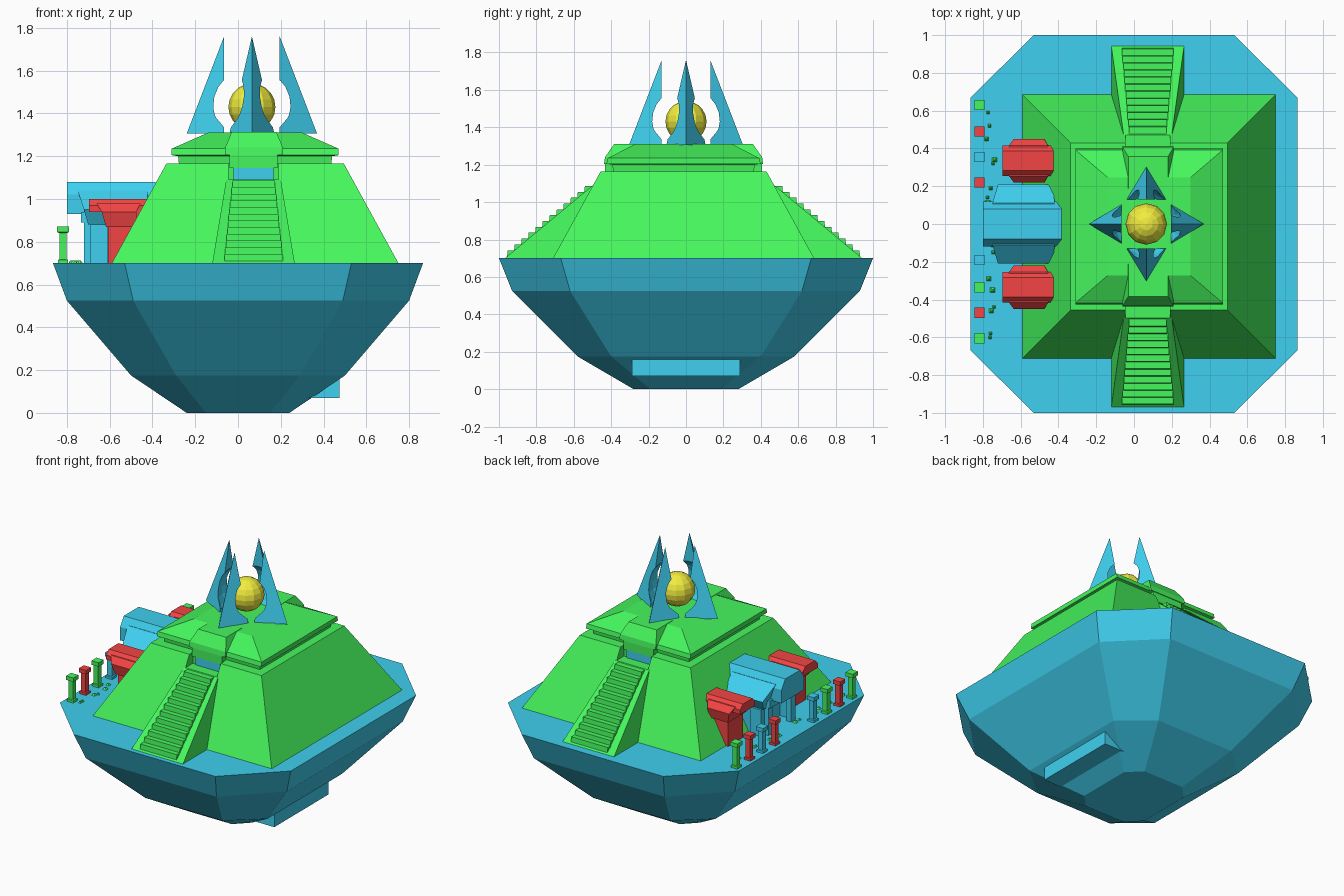
import bpy, bmesh, random
from mathutils import Vector

if "Cube" in bpy.data.objects:
    bpy.data.objects.remove(bpy.data.objects["Cube"])

def material(name, rgb):
    m = bpy.data.materials.new(name)
    m.diffuse_color = (*rgb, 1)
    m.use_nodes = True
    m.node_tree.nodes["Principled BSDF"].inputs["Base Color"].default_value = m.diffuse_color
    return m

GREEN = material("green", (0.06, 0.92, 0.11))
BLUE = material("blue", (0.05, 0.63, 0.87))
RED = material("red", (0.9, 0.06, 0.06))
YELLOW = material("yellow", (0.88, 0.85, 0.05))

def finish(bm, name, mat):
    bmesh.ops.recalc_face_normals(bm, faces=bm.faces)
    me = bpy.data.meshes.new(name)
    bm.to_mesh(me)
    bm.free()
    ob = bpy.data.objects.new(name, me)
    bpy.context.collection.objects.link(ob)
    me.materials.append(mat)
    return ob

def loft(name, rings, mat):
    """Closed solid through rings of equal point count."""
    bm = bmesh.new()
    vs = [[bm.verts.new(p) for p in r] for r in rings]
    n = len(rings[0])
    for a, b in zip(vs, vs[1:]):
        for i in range(n):
            j = (i + 1) % n
            bm.faces.new((a[i], a[j], b[j], b[i]))
    bm.faces.new(vs[0])
    bm.faces.new(vs[-1])
    return finish(bm, name, mat)

def rect(x0, x1, y0, y1, z):
    return [(x0, y0, z), (x1, y0, z), (x1, y1, z), (x0, y1, z)]

def box(name, x0, x1, y0, y1, z0, z1, mat):
    return loft(name, [rect(x0, x1, y0, y1, z0), rect(x0, x1, y0, y1, z1)], mat)

def prism_x(name, prof, x0, x1, mat):
    return loft(name, [[(x, y, z) for y, z in prof] for x in (x0, x1)], mat)

def cut(ob, cutter):
    m = ob.modifiers.new("cut", 'BOOLEAN')
    m.operation, m.object, m.solver = 'DIFFERENCE', cutter, 'EXACT'
    cutter.hide_render = True
    cutter.hide_viewport = True

# Faceted hull with chamfered corners
def octagon(hx, hy, cx, cy, z):
    return [(cx, -hy, z), (hx, -cy, z), (hx, cy, z), (cx, hy, z),
            (-cx, hy, z), (-hx, cy, z), (-hx, -cy, z), (-cx, -hy, z)]

loft("hull", [octagon(.24, .28, .15, .19, 0), octagon(.50, .58, .29, .40, .175),
              octagon(.80, .93, .49, .62, .525), octagon(.865, 1, .53, .67, .70)], BLUE)
box("hull_ledge", .2, .475, -.29, .29, .07, .16, BLUE)

# Pyramid with entrance notches
CX, CY = .08, -.013
def centred(hx, hy, z):
    return rect(CX - hx, CX + hx, CY - hy, CY + hy, z)

pyramid = loft("pyramid", [centred(.67, .698, .70), centred(.415, .443, 1.165)], GREEN)
loft("pyramid_cap", [centred(.355, .375, 1.15), centred(.36, .38, 1.20), centred(.39, .412, 1.205),
                     centred(.39, .405, 1.235), centred(.22, .26, 1.31)], GREEN)

# Stairway, door and canopy on both ends
def stairway(s, side):
    def y(v):
        return CY + s * v
    def ring(x0, x1, v0, v1, z):
        return rect(x0, x1, y(v0), y(v1), z)
    loft(side + "_ramp", [ring(-.12, .265, -.955, -.4, .70),
                          ring(-.055, .20, -.485, -.4, 1.09)], GREEN)
    n = 12
    for i in range(n):
        t = (i + .5) / n
        v, z = -.945 + .45 * t, .71 + .375 * t
        h = .138 - .04 * t
        loft(f"{side}_step_{i}", [ring(.073 - h, .073 + h, v - .018, v + .04, z - .02),
                                  ring(.073 - h, .073 + h, v - .014, v + .04, z + .017)], GREEN)
    notch = loft(side + "_notch_cutter", [ring(-.045, .19, -.7, -.405, 1.09),
                                          ring(-.045, .19, -.7, -.405, 1.3)], GREEN)
    cut(pyramid, notch)
    loft(side + "_door", [ring(-.02, .165, -.415, -.37, 1.085),
                          ring(-.02, .165, -.415, -.37, 1.145)], BLUE)
    loft(side + "_lintel", [ring(-.04, .185, -.42, -.35, 1.145),
                            ring(-.04, .185, -.42, -.35, 1.205)], GREEN)
    # canopy dormer
    loft(side + "_canopy", [ring(-.06, .21, -.425, -.2, 1.205),
                            ring(-.06, .21, -.42, -.2, 1.24),
                            ring(-.03, .18, -.37, -.2, 1.312)], GREEN)

stairway(1, "front")
stairway(-1, "back")

# Four spires hollowed by a sphere, around the orb
C = Vector((.065, 0, 1.43))
def ball(name, r, seg, rings, mat):
    bm = bmesh.new()
    bmesh.ops.create_uvsphere(bm, u_segments=seg, v_segments=rings, radius=r)
    bmesh.ops.translate(bm, verts=bm.verts, vec=C)
    return finish(bm, name, mat)

ball("orb", .11, 12, 10, YELLOW)
hollow = ball("spire_cutter", .188, 20, 12, BLUE)
for k, (ux, uy) in enumerate([(1, 0), (0, 1), (-1, 0), (0, -1)]):
    bm = bmesh.new()
    v = [bm.verts.new((C.x + r * ux - w * uy, C.y + r * uy + w * ux, z))
         for r, w, z in [(.305, 0, 1.305), (.13, .105, 1.305), (.13, -.105, 1.305), (.13, 0, 1.76)]]
    for f in [(0, 1, 2), (0, 1, 3), (1, 2, 3), (0, 2, 3)]:
        bm.faces.new([v[i] for i in f])
    cut(finish(bm, f"spire_{k}", BLUE), hollow)

# Side shrines: a tall middle one between two smaller ones
def shrine(name, yc, hw, x0, x1, top, roof_h, mat):
    w = hw * .7
    prism_x(name + "_roof", [(yc + a, z) for a, z in [
        (-w, top - roof_h), (-w, top - .03), (-w * .65, top), (w * .65, top),
        (w, top - .03), (w, top - roof_h)]], x0, x1, mat)
    loft(name + "_eaves", [rect(x0 + .08, x1 - .05, yc - hw * .85, yc + hw * .85, top - roof_h - .07),
                           rect(x0 + .06, x1 - .05, yc - hw, yc + hw, top - roof_h),
                           rect(x0 + .035, x1 - .03, yc - w, yc + w, top - roof_h * .35)], mat)
    box(name + "_body", x0 + .09, x1, yc - w, yc + w, .69, top - roof_h, mat)

for s in (-1, 1):
    shrine(f"small_shrine_{s}", s * .335, .115, -.697, -.425, 1.0, .06, RED)
    # portico posts of the middle shrine
    box(f"portico_post_{s}", -.72, -.685, s * .12 - .025, s * .12 + .025, .69, .95, BLUE)
    box(f"portico_inner_post_{s}", -.69, -.61, s * .16 - .025, s * .16 + .025, .69, .88, BLUE)
prism_x("middle_shrine_roof", [(-.12, .93), (-.12, 1.02), (-.08, 1.08), (.08, 1.08), (.12, 1.02), (.12, .93)],
        -.80, -.385, BLUE)
loft("middle_shrine_eaves", [rect(-.70, -.42, -.17, .17, .88), rect(-.72, -.43, -.21, .21, .95),
                             rect(-.75, -.42, -.11, .11, 1.04)], BLUE)
box("middle_shrine_beam", -.735, -.6, -.15, .15, .89, .94, BLUE)
box("middle_shrine_body", -.61, -.4, -.17, .17, .69, .93, BLUE)

# Row of capped pillars along the edge
for i, (y, mat) in enumerate([(.63, GREEN), (.49, RED), (.355, BLUE), (.22, RED),
                              (-.19, BLUE), (-.335, GREEN), (-.47, RED), (-.605, GREEN)]):
    def sq(h, z):
        return rect(-.818 - h, -.818 + h, y - h, y + h, z)
    loft(f"pillar_{i}", [sq(.024, .69), sq(.024, .715), sq(.017, .718), sq(.017, .84),
                         sq(.027, .845), sq(.027, .872)], mat)

# Small plants on the deck between pillars and shrines
random.seed(4)
for i, y in enumerate([.59, .52, .45, .34, .32, .19, .14, .11, -.11, -.15, -.29, -.35, -.44, -.46, -.58, -.60]):
    x = -.755 + random.uniform(-.03, .02)
    h = random.uniform(.008, .016)
    loft(f"plant_{i}", [rect(x - h, x + h, y - h, y + h, .698),
                        rect(x - h * .3, x + h * .3, y - h * .3, y + h * .3, .712)], GREEN)
